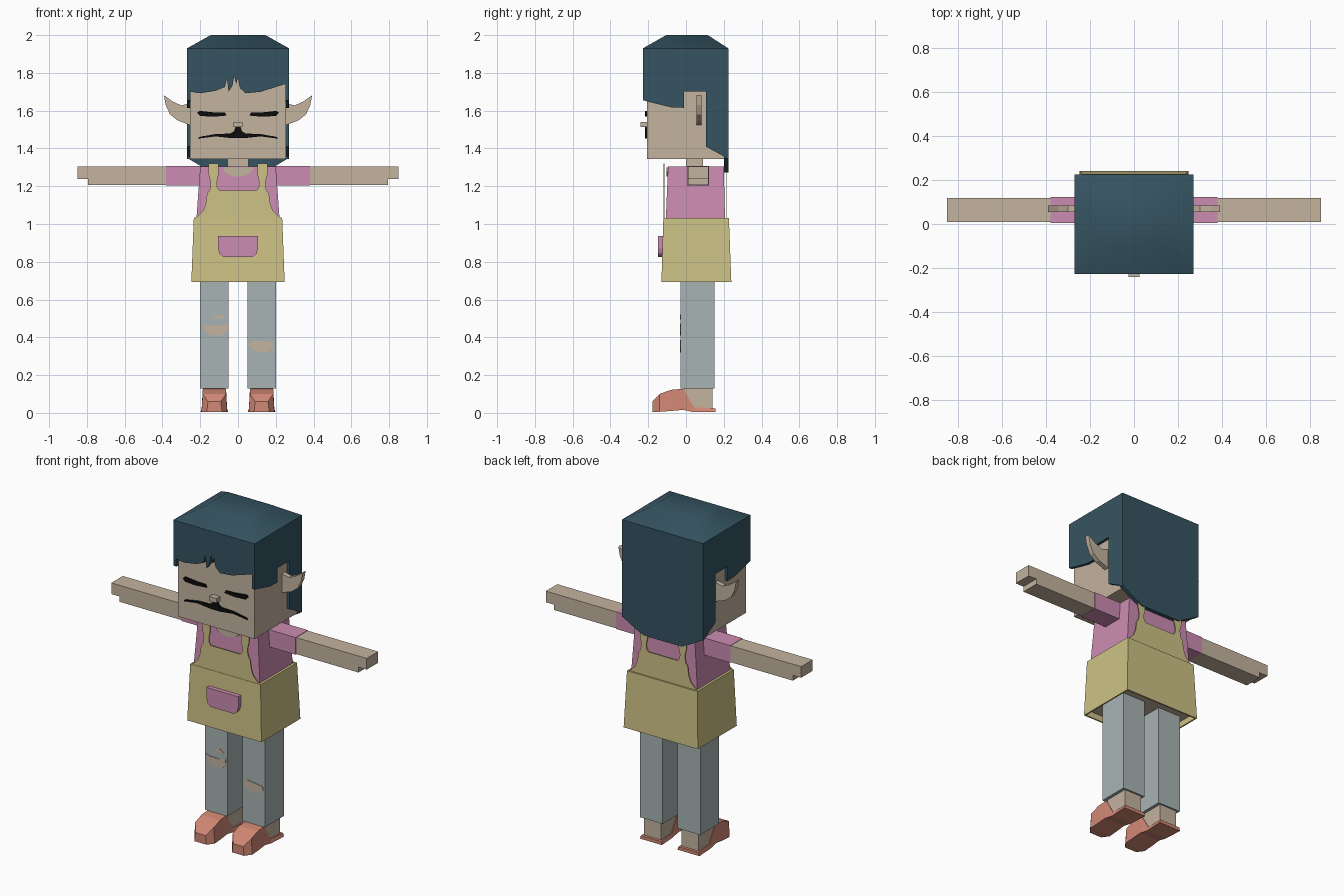
import bpy, bmesh, math
from mathutils import Vector

if "Cube" in bpy.data.objects:
    bpy.data.objects.remove(bpy.data.objects["Cube"], do_unlink=True)


def material(name, rgb):
    lin = [((c / 255 + 0.055) / 1.055) ** 2.4 for c in rgb]
    m = bpy.data.materials.new(name)
    m.use_nodes = True
    m.diffuse_color = (*lin, 1)
    node = next(n for n in m.node_tree.nodes if n.type == 'BSDF_PRINCIPLED')
    node.inputs["Base Color"].default_value = (*lin, 1)
    return m


SKIN = material("skin", (196, 179, 159))
HAIR = material("dark teal hair", (53, 84, 97))
PINK = material("pink shirt", (204, 140, 178))
APRON = material("yellow apron", (205, 194, 134))
JEANS = material("pale denim", (167, 180, 180))
SHOE = material("coral shoe", (209, 136, 116))
BLACK = material("black", (12, 12, 12))


def finish(name, bm, *mats):
    bmesh.ops.recalc_face_normals(bm, faces=bm.faces)
    mesh = bpy.data.meshes.new(name)
    bm.to_mesh(mesh)
    bm.free()
    for m in mats:
        mesh.materials.append(m)
    obj = bpy.data.objects.new(name, mesh)
    bpy.context.collection.objects.link(obj)
    return obj


def loft(name, rings, *mats, edit=None):
    """Skin a list of equal-length closed rings and cap both ends."""
    bm = bmesh.new()
    rows = [[bm.verts.new(p) for p in ring] for ring in rings]
    n = len(rows[0])
    for a, b in zip(rows, rows[1:]):
        for i in range(n):
            bm.faces.new((a[i], a[(i + 1) % n], b[(i + 1) % n], b[i]))
    first = bm.faces.new(rows[0][::-1])
    bm.faces.new(rows[-1])
    if edit:
        bmesh.ops.recalc_face_normals(bm, faces=bm.faces)
        edit(bm, first)
    return finish(name, bm, *mats)


def rect(x0, x1, y0, y1, z):
    return [(x0, y0, z), (x1, y0, z), (x1, y1, z), (x0, y1, z)]


def box(name, x, y, z, mat):
    return loft(name, [rect(*x, *y, z[0]), rect(*x, *y, z[1])], mat)


def front_plate(name, pts, y0, y1, mat):
    return loft(name, [[(x, y, z) for x, z in pts] for y in (y0, y1)], mat)


def side_plate(name, pts, x0, x1, mat):
    return loft(name, [[(x, y, z) for y, z in pts] for x in (x0, x1)], mat)


def mirrored(half):
    return half + [(-x, z) for x, z in reversed(half)]


# Head and neck
box("head", (-.254, .254), (-.207, .2), (1.345, 1.92), SKIN)
box("neck", (-.055, .055), (0, .09), (1.28, 1.36), SKIN)
box("nose", (-.024, .024), (-.24, -.2), (1.513, 1.54), SKIN)

# Hair: faceted cap, fringe, sides with an ear notch, back panel
cap = loft("hair_cap", [rect(-.27, .27, -.228, .224, 1.9),
                        rect(-.27, .27, -.228, .224, 1.93),
                        rect(-.145, .145, -.105, .115, 2.0)], HAIR)
bpy.context.view_layer.objects.active = cap
cap.select_set(True)
bpy.ops.object.shade_smooth_by_angle(angle=math.radians(50))
fringe = [(-.27, 1.92), (-.27, 1.655), (-.256, 1.655), (-.253, 1.7), (-.2, 1.692),
          (-.12, 1.705), (-.07, 1.725), (-.058, 1.77), (-.05, 1.7), (-.03, 1.73),
          (-.02, 1.785), (-.01, 1.74), (0, 1.775), (.01, 1.72), (.04, 1.692),
          (.12, 1.7), (.19, 1.722), (.253, 1.742), (.256, 1.655), (.27, 1.655), (.27, 1.92)]
front_plate("hair_fringe", fringe, -.228, -.207, HAIR)
side_hair = [(-.228, 1.92), (-.228, 1.655), (-.15, 1.635), (-.08, 1.618), (-.01, 1.615),
             (-.01, 1.702), (.105, 1.702), (.105, 1.41), (.224, 1.345), (.224, 1.92)]
front_plate("hair_back", mirrored([(.27, 1.92), (.27, 1.35), (.22, 1.32), (.13, 1.272)]),
            .2, .224, HAIR)

# Face details
brow_mouth = [(.012, 1.52), (.02, 1.492), (.04, 1.479), (.12, 1.476), (.205, 1.461),
              (.212, 1.452), (.12, 1.464), (.03, 1.454)]
front_plate("moustache", mirrored(brow_mouth), -.216, -.207, BLACK)
eye = [(.06, 1.574), (.068, 1.589), (.12, 1.59), (.205, 1.599), (.217, 1.588),
       (.2, 1.572), (.13, 1.568)]
ear = [(.25, 1.64), (.3, 1.628), (.345, 1.648), (.392, 1.682), (.383, 1.63),
       (.36, 1.58), (.32, 1.548), (.25, 1.522)]

# Shirt and neckline
loft("shirt", [rect(-.222, .222, -.108, .207, 1.0),
               rect(-.2, .2, -.095, .2, 1.305)], PINK)
neckline = mirrored([(.08, 1.3), (.072, 1.276), (.05, 1.26), (.02, 1.252)])
front_plate("neckline", neckline, -.103, -.09, SKIN)


# Apron with a recessed underside
def recess(bm, bottom):
    bmesh.ops.inset_region(bm, faces=[bottom], thickness=.012)
    top = bmesh.ops.extrude_face_region(bm, geom=[bottom])
    new = [g for g in top["geom"] if isinstance(g, bmesh.types.BMVert)]
    bmesh.ops.translate(bm, verts=new, vec=Vector((0, 0, .035)))
    if bottom.is_valid:
        bm.faces.remove(bottom)
    for g in top["geom"]:
        if isinstance(g, bmesh.types.BMFace):
            g.material_index = 1


loft("apron_skirt", [rect(-.247, .247, -.13, .24, .693),
                     rect(-.234, .234, -.12, .227, 1.032)], APRON, SKIN, edit=recess)
bib = mirrored([(.098, 1.178), (.11, 1.195), (.112, 1.22), (.103, 1.26), (.103, 1.32),
                (.155, 1.32), (.155, 1.26), (.145, 1.22), (.15, 1.18), (.164, 1.16),
                (.17, 1.11), (.185, 1.07), (.21, 1.045), (.234, 1.03)])
front_plate("apron_bib", bib, -.118, -.114, APRON)
front_plate("apron_back", bib, .214, .218, APRON)
pocket = mirrored([(.106, .936), (.106, .87), (.098, .843), (.078, .826)])
front_plate("apron_pocket", pocket, -.149, -.118, PINK)

# Shoe sections: y, half width, bottom, top
shoe = [(-.178, .034, .006, .06), (-.14, .062, .006, .1), (-.08, .062, .01, .122),
        (-.015, .06, .016, .128), (.042, .06, .004, .03), (.155, .067, .004, .024)]

# Paired parts
for side, s in (("left", 1), ("right", -1)):
    def span(a, b):
        return sorted((s * a, s * b))

    def flip(pts):
        return [(s * x, z) for x, z in pts]

    side_plate(side + "_hair_side", side_hair, *span(.252, .27), HAIR)
    front_plate(side + "_eye", flip(eye), -.216, -.207, BLACK)
    front_plate(side + "_ear", flip(ear), .055, .083, SKIN)
    box(side + "_sleeve", span(.15, .38), (.005, .122), (1.204, 1.307), PINK)
    arm = [(.36, 1.305), (.85, 1.305), (.85, 1.238), (.795, 1.238), (.795, 1.206), (.36, 1.206)]
    front_plate(side + "_arm", flip(arm), .01, .119, SKIN)
    box(side + "_trouser_leg", span(.05, .2), (-.03, .15), (.13, .75), JEANS)
    box(side + "_ankle", span(.068, .182), (-.01, .14), (.015, .14), SKIN)
    c = s * .125
    loft(side + "_shoe", [[(c - w - .006, y, lo), (c + w + .006, y, lo),
                           (c + w, y, hi), (c - w, y, hi)] for y, w, lo, hi in shoe], SHOE)

# Rips in the trousers
rips = {
    "right_knee_rip": [(-.19, .47), (-.165, .462), (-.1, .462), (-.058, .474), (-.062, .432),
                       (-.085, .41), (-.145, .41), (-.18, .437)],
    "right_small_rip": [(-.135, .495), (-.125, .516), (-.095, .522), (-.07, .506),
                        (-.085, .496), (-.11, .502)],
    "left_knee_rip": [(.055, .362), (.085, .385), (.13, .38), (.185, .373), (.19, .35),
                      (.16, .322), (.115, .32), (.078, .333)],
}
for name, pts in rips.items():
    front_plate(name, pts, -.033, -.028, SKIN)
